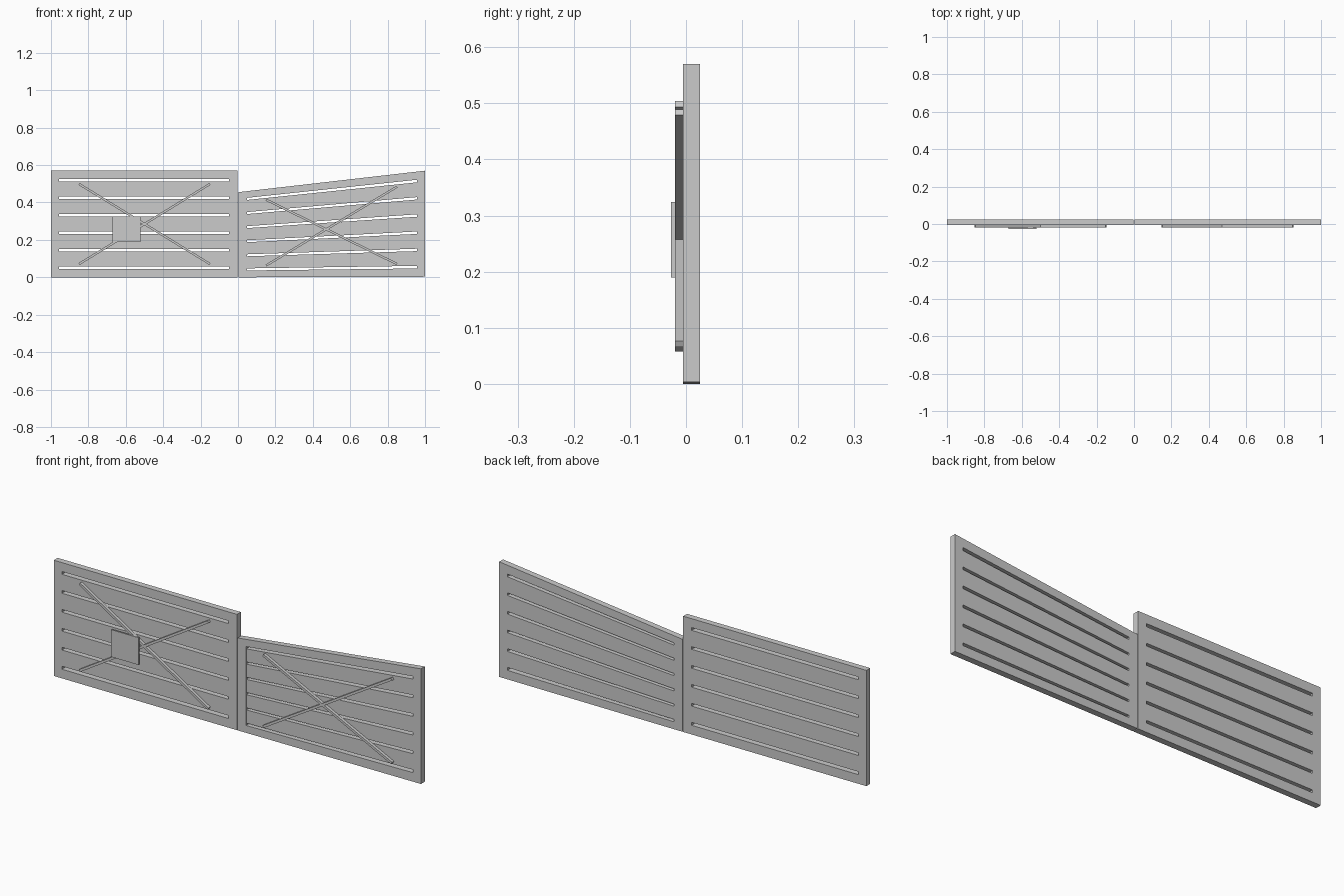
import bpy
import bmesh
from mathutils import Vector

if "Cube" in bpy.data.objects:
    bpy.data.objects.remove(bpy.data.objects["Cube"])

grey = bpy.data.materials.new("plain_grey")
grey.diffuse_color = (0.6, 0.6, 0.6, 1)
grey.use_nodes = True
grey.node_tree.nodes["Principled BSDF"].inputs["Base Color"].default_value = grey.diffuse_color

FRONT, BACK = -0.005, 0.025     # depth of the gate frame
HEIGHT = 0.57


def prism(name, outline, y0, y1):
    """Extrude an (x, z) outline from y0 to y1."""
    bm = bmesh.new()
    face = bm.faces.new([bm.verts.new((x, y0, z)) for x, z in outline])
    ext = bmesh.ops.extrude_face_region(bm, geom=[face])
    moved = [g for g in ext["geom"] if isinstance(g, bmesh.types.BMVert)]
    bmesh.ops.translate(bm, vec=(0, y1 - y0, 0), verts=moved)
    bmesh.ops.recalc_face_normals(bm, faces=bm.faces)
    mesh = bpy.data.meshes.new(name)
    bm.to_mesh(mesh)
    bm.free()
    mesh.materials.append(grey)
    obj = bpy.data.objects.new(name, mesh)
    bpy.context.collection.objects.link(obj)
    return obj


def level(x, z):
    """Straight leaf: heights stay as they are."""
    return z


def sloped(x, z):
    """Sloping leaf: heights shrink towards the middle post."""
    return 0.003 * x + z * (0.455 + 0.112 * x) / HEIGHT


def board(name, x0, x1, z0, z1, shape, y0=FRONT, y1=BACK):
    prism(name, [(x0, shape(x0, z0)), (x1, shape(x1, z0)),
                 (x1, shape(x1, z1)), (x0, shape(x0, z1))], y0, y1)


def brace(name, a, b, width=0.012):
    """Thin diagonal bar on the front of a leaf."""
    a, b = Vector(a), Vector(b)
    d = (b - a).normalized()
    n = Vector((-d.y, d.x)) * width / 2
    prism(name, [a - n, b - n, b + n, a + n], -0.02, FRONT)


def leaf(side, x0, xa, xb, x1, shape):
    # Posts and rails
    board(side + "_outer_post" if x0 < -0.5 else side + "_inner_post",
          x0, xa, 0, HEIGHT, shape)
    board(side + "_inner_post" if x0 < -0.5 else side + "_outer_post",
          xb, x1, 0, HEIGHT, shape)
    board(side + "_bottom_rail", xa, xb, 0, 0.045, shape)
    board(side + "_top_rail", xa, xb, 0.526, HEIGHT, shape)
    # Five infill planks, slightly recessed
    for i in range(5):
        z = 0.059 + i * 0.0932
        board(f"{side}_plank_{i + 1}", xa, xb, z, z + 0.08, shape,
              FRONT + 0.001, BACK - 0.001)


leaf("left", -1.0, -0.956, -0.048, -0.002, level)
leaf("right", 0.002, 0.048, 0.956, 1.0, sloped)

# Crossed braces
brace("left_falling_brace", (-0.85, 0.499), (-0.15, 0.071))
brace("left_rising_brace", (-0.85, 0.071), (-0.15, 0.499))
brace("right_falling_brace", (0.15, 0.415), (0.85, 0.071))
brace("right_rising_brace", (0.15, 0.063), (0.85, 0.484))

# Sign plate
board("sign_plate", -0.672, -0.522, 0.19, 0.324, level, -0.027, -0.02)
